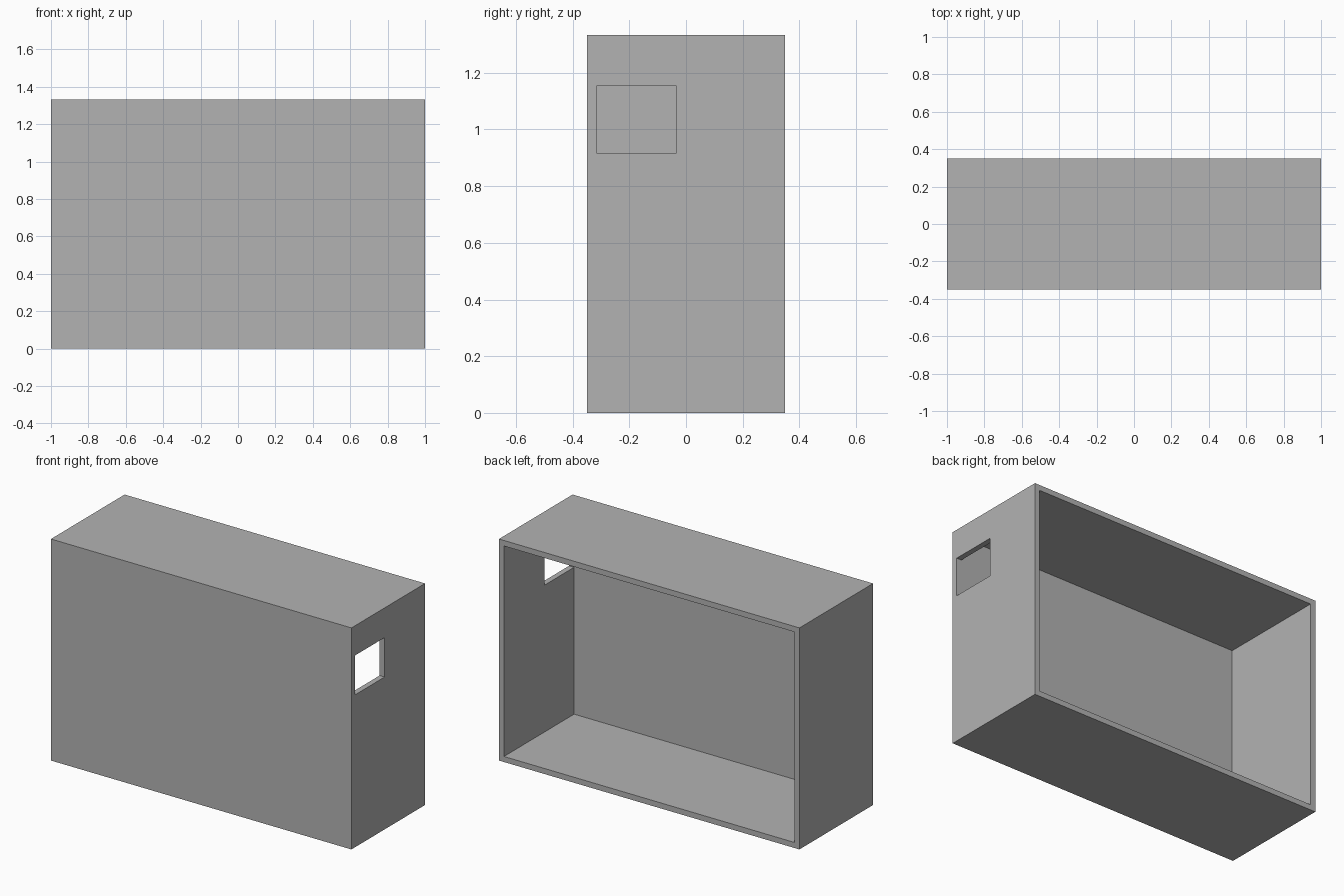
import bpy, bmesh
from mathutils import Vector

default = bpy.data.objects.get("Cube")
if default:
    bpy.data.objects.remove(default, do_unlink=True)

WIDTH, DEPTH, HEIGHT = 2.0, 0.7, 1.333
WALL = 0.0333

grey = bpy.data.materials.new("plain grey")
grey.use_nodes = True
grey.diffuse_color = (0.45, 0.45, 0.45, 1)
grey.node_tree.nodes["Principled BSDF"].inputs["Base Color"].default_value = grey.diffuse_color


def box(name, low, high):
    """Axis-aligned box between two corners."""
    low, high = Vector(low), Vector(high)
    bm = bmesh.new()
    bmesh.ops.create_cube(bm, size=1)
    bmesh.ops.scale(bm, vec=high - low, verts=bm.verts)
    bmesh.ops.translate(bm, vec=(low + high) / 2, verts=bm.verts)
    mesh = bpy.data.meshes.new(name)
    bm.to_mesh(mesh)
    bm.free()
    mesh.materials.append(grey)
    obj = bpy.data.objects.new(name, mesh)
    bpy.context.collection.objects.link(obj)
    return obj


def cut(target, cutter):
    mod = target.modifiers.new(cutter.name, 'BOOLEAN')
    mod.operation = 'DIFFERENCE'
    mod.solver = 'EXACT'
    mod.object = cutter
    cutter.hide_render = True
    cutter.hide_set(True)


# Outer shell of the case
case = box("case_shell", (-WIDTH / 2, -DEPTH / 2, 0), (WIDTH / 2, DEPTH / 2, HEIGHT))

# Hollow the shell through its open back
cut(case, box("cavity_cutter",
              (-WIDTH / 2 + WALL, -DEPTH / 2 + WALL, WALL),
              (WIDTH / 2 - WALL, DEPTH / 2 + WALL, HEIGHT - WALL)))

# Rectangular opening in the left side wall, just behind the front panel
cut(case, box("side_opening_cutter",
              (WIDTH / 2 - 2 * WALL, -DEPTH / 2 + WALL + 0.0005, 0.917),
              (WIDTH / 2 + WALL, -0.034, 1.154)))

# Apply the cuts and discard the cutters
bpy.context.view_layer.objects.active = case
case.select_set(True)
for mod in list(case.modifiers):
    cutter = mod.object
    bpy.ops.object.modifier_apply(modifier=mod.name)
    bpy.data.objects.remove(cutter, do_unlink=True)
